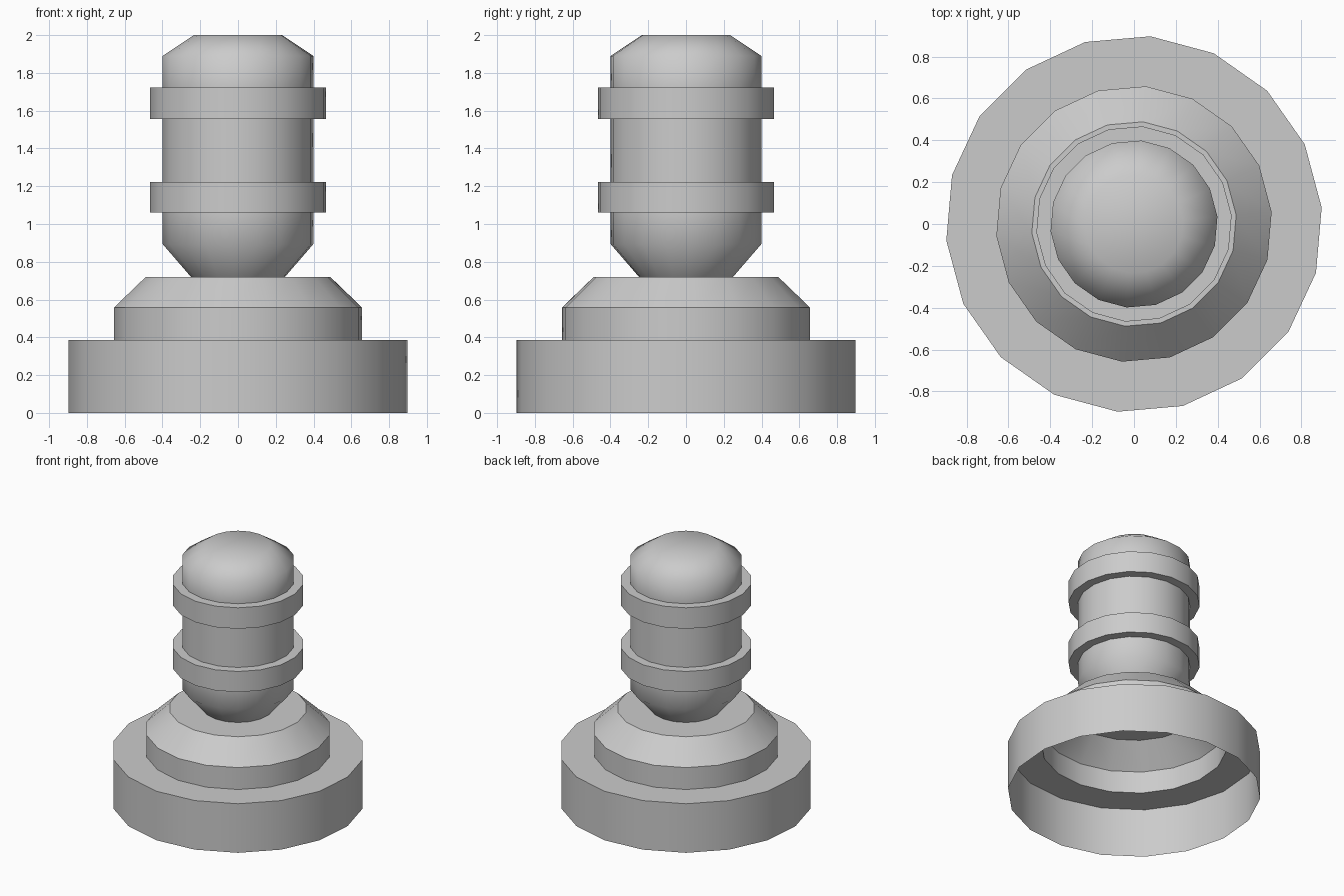
import bpy, bmesh, math

if "Cube" in bpy.data.objects:
    bpy.data.objects.remove(bpy.data.objects["Cube"])

SIDES = 18
TURN = math.radians(5)


def lathe(name, profile, sharp_angle, cap=False):
    """Revolve (radius, height) points, listed bottom to top, about z."""
    bm = bmesh.new()
    rings = []
    for r, z in profile:
        rings.append([bm.verts.new((r * math.cos(TURN + i * math.tau / SIDES),
                                    r * math.sin(TURN + i * math.tau / SIDES), z))
                      for i in range(SIDES)])
    for low, high in zip(rings, rings[1:]):
        for i in range(SIDES):
            j = (i + 1) % SIDES
            bm.faces.new((low[i], low[j], high[j], high[i]))
    if cap:
        bm.faces.new(rings[-1])
    mesh = bpy.data.meshes.new(name)
    bm.to_mesh(mesh)
    bm.free()
    obj = bpy.data.objects.new(name, mesh)
    bpy.context.collection.objects.link(obj)
    bpy.ops.object.select_all(action='DESELECT')
    obj.select_set(True)
    bpy.context.view_layer.objects.active = obj
    bpy.ops.object.shade_smooth_by_angle(angle=math.radians(sharp_angle))
    return obj


# Stepped base shell, open underneath
lathe("stepped_base", [(0.9, 0), (0.9, 0.385), (0.66, 0.385), (0.66, 0.557),
                       (0.49, 0.72), (0.25, 0.72)], 30)

# Rounded post with two raised bands
R, BAND = 0.4, 0.468
post = [(0.25, 0.72), (R, 0.893)]
for z0, z1 in ((1.06, 1.222), (1.557, 1.722)):
    post += [(R, z0), (BAND, z0), (BAND, z1), (R, z1)]
post += [(R, 1.89), (0.235, 2.0)]
lathe("banded_post", post, 70, cap=True)
